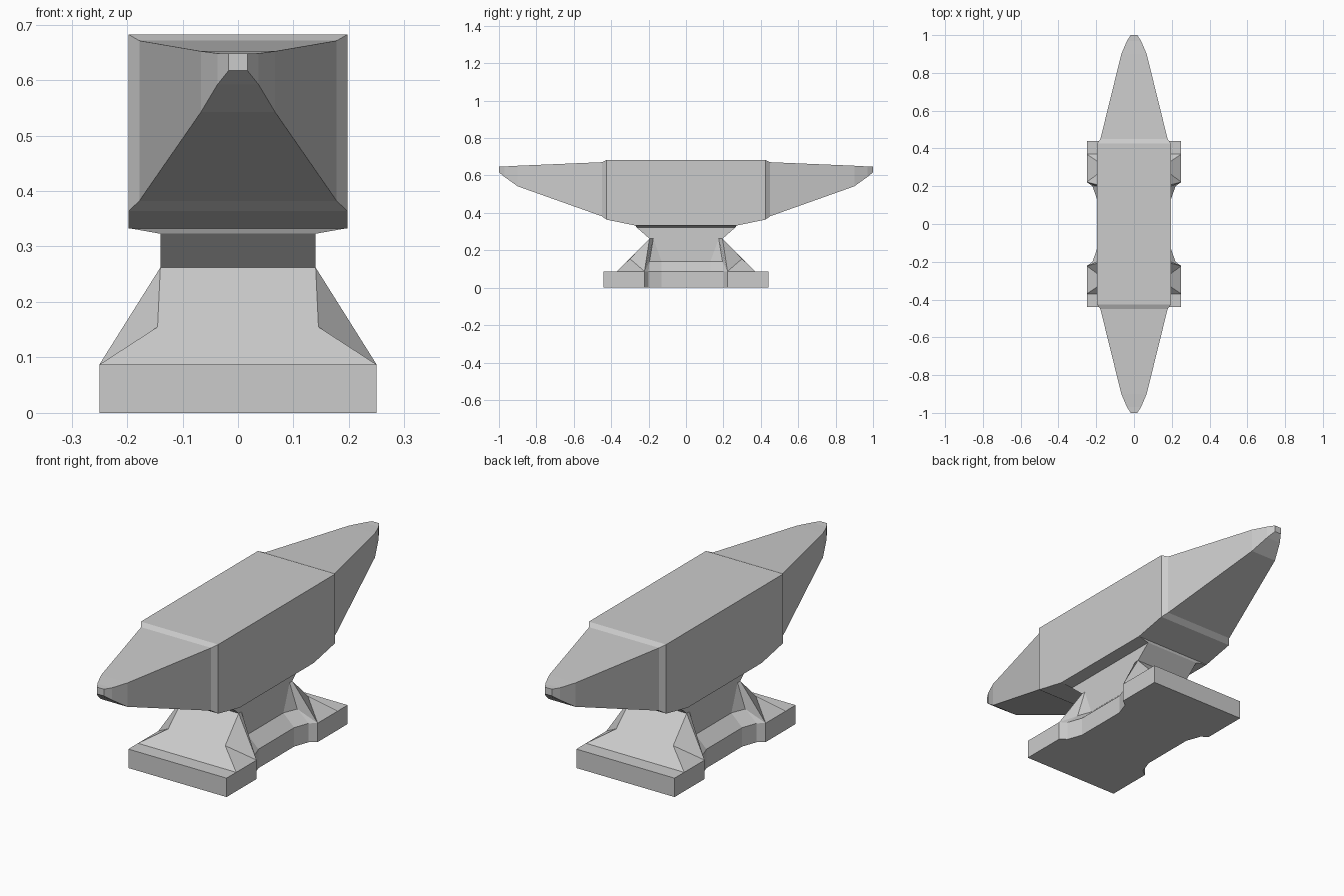
import bpy, bmesh
from mathutils import Vector

if "Cube" in bpy.data.objects:
    bpy.data.objects.remove(bpy.data.objects["Cube"])


def build_mirrored(name, points, faces):
    """Make a flat-shaded object from one quarter, mirrored over x and y."""
    bm = bmesh.new()
    for sx in (1, -1):
        for sy in (1, -1):
            v = {k: bm.verts.new((sx * p[0], sy * p[1], p[2])) for k, p in points.items()}
            for f in faces:
                bm.faces.new([v[k] for k in f])
    bmesh.ops.remove_doubles(bm, verts=bm.verts, dist=0.0005)
    bmesh.ops.recalc_face_normals(bm, faces=bm.faces)
    me = bpy.data.meshes.new(name)
    bm.to_mesh(me)
    bm.free()
    ob = bpy.data.objects.new(name, me)
    bpy.context.collection.objects.link(ob)
    return ob


# Anvil body with two horns: (y, half width, top z, bottom z)
half = [(0.27, 0.197, 0.682, 0.332), (0.425, 0.197, 0.682, 0.364),
        (0.45, 0.178, 0.671, 0.382), (0.90, 0.067, 0.652, 0.542),
        (0.97, 0.037, 0.648, 0.592), (1.0, 0.017, 0.648, 0.617)]
sections = [(-y, w, t, b) for y, w, t, b in reversed(half)] + half
bm = bmesh.new()
rings = [[bm.verts.new(c) for c in ((-w, y, b), (w, y, b), (w, y, t), (-w, y, t))]
         for y, w, t, b in sections]
for r, s in zip(rings, rings[1:]):
    for i in range(4):
        j = (i + 1) % 4
        bm.faces.new((r[i], r[j], s[j], s[i]))
bm.faces.new(rings[0])
bm.faces.new(rings[-1])
bmesh.ops.recalc_face_normals(bm, faces=bm.faces)
mesh = bpy.data.meshes.new("anvil_body")
bm.to_mesh(mesh)
bm.free()
bpy.context.collection.objects.link(bpy.data.objects.new("anvil_body", mesh))

# Foot plate outline (one quarter), from the waist round to the end
outline = [(0.195, 0), (0.195, 0.13), (0.22, 0.20), (0.25, 0.222), (0.25, 0.44), (0, 0.44)]
pts, faces = {"origin": (0, 0, 0)}, []
for i, (x, y) in enumerate(outline):
    pts[f"b{i}"] = (x, y, 0)
    pts[f"t{i}"] = (x, y, 0.087)
for i in range(5):
    faces.append((f"b{i}", f"b{i+1}", f"t{i+1}", f"t{i}"))
faces.append(("origin", "b0", "b1", "b2", "b3", "b4", "b5"))

# Flared pedestal and neck above the plate
pts.update(
    end_mid=(0, 0.37, 0.087), end=(0.25, 0.37, 0.087),
    crease=(0.145, 0.30, 0.155),
    pinch_mid=(0, 0.195, 0.262), pinch=(0.14, 0.195, 0.262), inner=(0.14, 0.175, 0.262),
    inner_mid=(0.14, 0, 0.262),
    waist_mid=(0.14, 0, 0.14), waist=(0.14, 0.13, 0.14), rib=(0.165, 0.195, 0.14),
    neck_mid=(0, 0.265, 0.323), neck=(0.14, 0.265, 0.323), neck_side=(0.14, 0, 0.323),
    under_mid=(0, 0.27, 0.333), under=(0.197, 0.27, 0.333), under_side=(0.197, 0, 0.333))
faces += [
    ("t5", "t4", "end", "end_mid"), ("t4", "t3", "end"),
    ("end_mid", "end", "crease", "pinch", "pinch_mid"),
    ("end", "t3", "crease"), ("crease", "t3", "pinch"),
    ("t3", "t2", "rib"), ("t3", "rib", "inner", "pinch"),
    ("t2", "t1", "waist", "rib"), ("t1", "t0", "waist_mid", "waist"),
    ("rib", "waist", "inner"), ("waist", "waist_mid", "inner_mid", "inner"),
    ("pinch_mid", "pinch", "neck", "neck_mid"),
    ("pinch", "inner", "inner_mid", "neck_side", "neck"),
    ("neck_mid", "neck", "under", "under_mid"),
    ("neck", "neck_side", "under_side", "under")]
# the plate-end strip between t4 and t3 lies along one edge, so drop that sliver
faces.remove(("t4", "t3", "end"))
i = faces.index(("b3", "b4", "t4", "t3"))
faces[i] = ("b3", "b4", "t4", "end", "t3")
build_mirrored("pedestal", pts, faces)
